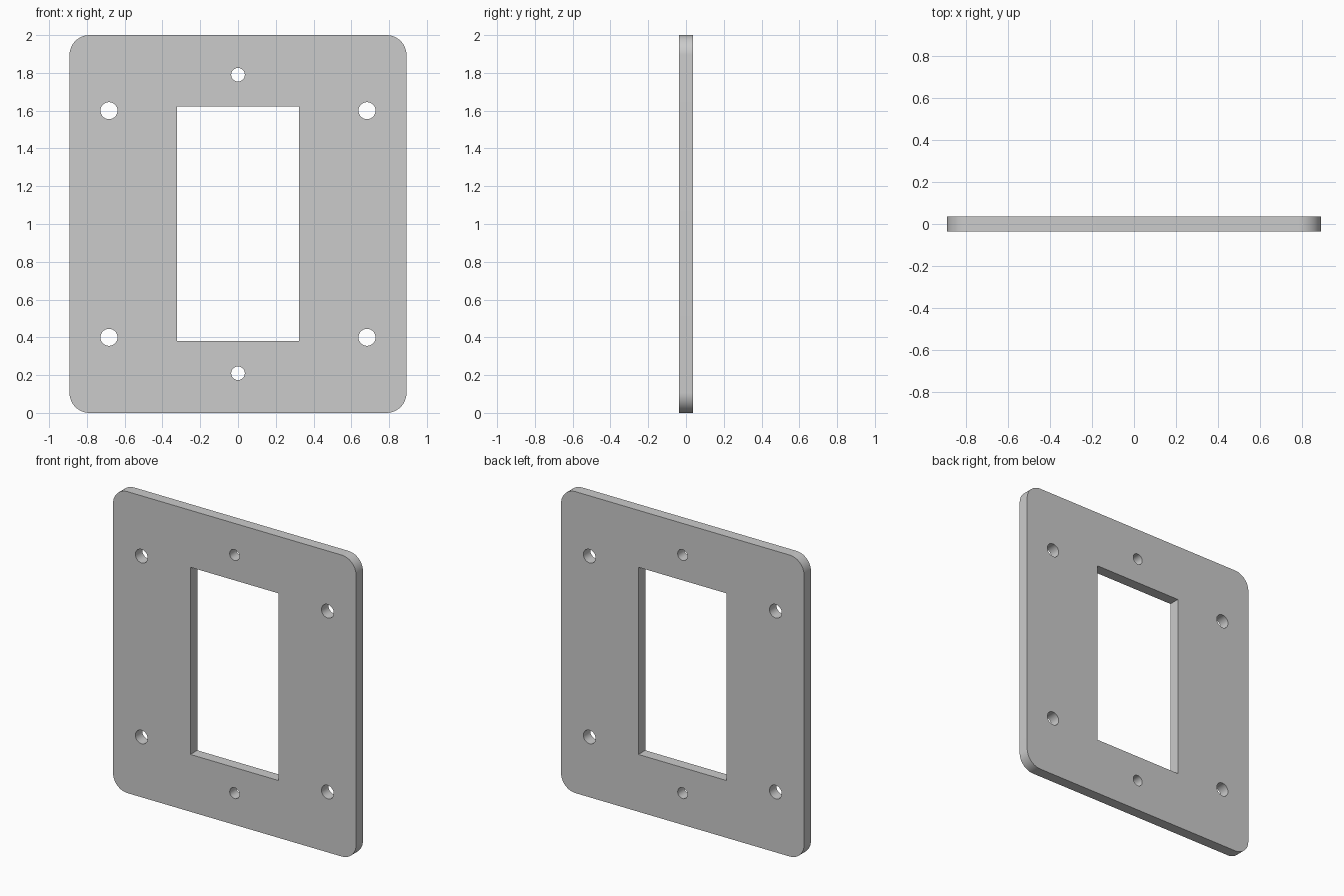
import bpy, bmesh
from math import sin, cos, pi, radians

if "Cube" in bpy.data.objects:
    bpy.data.objects.remove(bpy.data.objects["Cube"])

HALF_W, HALF_H, HALF_T = 0.892, 1.0, 0.036
bm = bmesh.new()


def loop(points):
    """Closed outline on the front face of the plate."""
    vs = [bm.verts.new((x, -HALF_T, z)) for x, z in points]
    for a, b in zip(vs, vs[1:] + vs[:1]):
        bm.edges.new((a, b))


def circle(x, z, r, n=48):
    loop([(x + r * cos(2 * pi * i / n), z + r * sin(2 * pi * i / n)) for i in range(n)])


def rounded_rect(cz, hw, hh, r, n=16):
    pts = []
    for k, (sx, sz) in enumerate([(1, 1), (-1, 1), (-1, -1), (1, -1)]):
        for i in range(n + 1):
            a = (k + i / n) * pi / 2
            pts.append((sx * (hw - r) + r * cos(a), cz + sz * (hh - r) + r * sin(a)))
    loop(pts)


# Outer outline
rounded_rect(1.0, HALF_W, HALF_H, 0.106)

# Rectangular window
loop([(-0.324, 0.38), (0.324, 0.38), (0.324, 1.622), (-0.324, 1.622)])

# Four mounting holes and two smaller centre holes
for s in (-1, 1):
    circle(0, 1 + s * 0.79, 0.036)
    for x in (-0.683, 0.683):
        circle(x, 1 + s * 0.6, 0.045)

# Fill between the outlines and extrude to thickness
bmesh.ops.triangle_fill(bm, edges=bm.edges[:], use_beauty=True, normal=(0, -1, 0))
ext = bmesh.ops.extrude_face_region(bm, geom=bm.faces[:], use_keep_orig=True)
verts = [g for g in ext["geom"] if isinstance(g, bmesh.types.BMVert)]
bmesh.ops.translate(bm, verts=verts, vec=(0, 2 * HALF_T, 0))
bmesh.ops.recalc_face_normals(bm, faces=bm.faces[:])

mesh = bpy.data.meshes.new("mounting_plate")
bm.to_mesh(mesh)
bm.free()
plate = bpy.data.objects.new("mounting_plate", mesh)
bpy.context.collection.objects.link(plate)

# Smooth curved edges, crisp rims
bpy.context.view_layer.objects.active = plate
plate.select_set(True)
bpy.ops.object.shade_smooth_by_angle(angle=radians(30))
